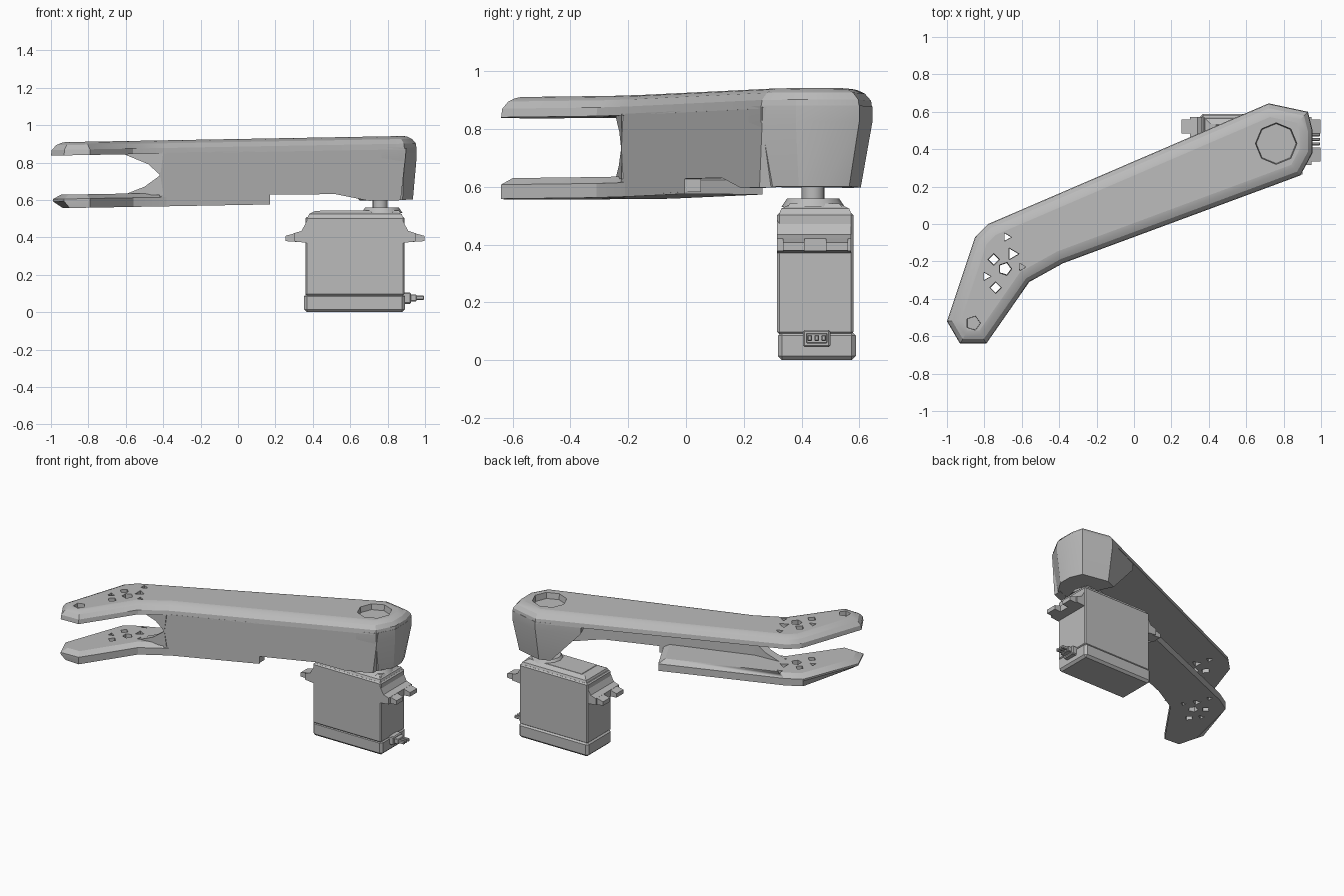
import bpy, bmesh, math
from mathutils import Vector

cube = bpy.data.objects.get("Cube")
if cube:
    bpy.data.objects.remove(cube, do_unlink=True)

grey = bpy.data.materials.new("plain grey")
grey.use_nodes = True
grey.diffuse_color = (0.5, 0.5, 0.5, 1)
grey.node_tree.nodes["Principled BSDF"].inputs["Base Color"].default_value = (0.5, 0.5, 0.5, 1)

TILT = 0.018  # the arm rises slightly towards the head


def finish(name, bm, smooth=22):
    bmesh.ops.recalc_face_normals(bm, faces=bm.faces)
    mesh = bpy.data.meshes.new(name)
    bm.to_mesh(mesh)
    bm.free()
    mesh.materials.append(grey)
    obj = bpy.data.objects.new(name, mesh)
    bpy.context.collection.objects.link(obj)
    bpy.ops.object.select_all(action="DESELECT")
    obj.select_set(True)
    bpy.context.view_layer.objects.active = obj
    if smooth:
        bpy.ops.object.shade_smooth_by_angle(angle=math.radians(smooth))
        for face in obj.data.polygons:  # caps stay flat
            face.use_smooth = len(face.vertices) == 4
    return obj


def inset(outline, d):
    """Shrink a counter-clockwise outline by d with mitred corners."""
    pts = [Vector(p) for p in outline]
    result = []
    for i, p in enumerate(pts):
        a = (p - pts[i - 1]).normalized()
        b = (pts[(i + 1) % len(pts)] - p).normalized()
        na, nb = Vector((-a.y, a.x)), Vector((-b.y, b.x))
        result.append(p + (na + nb) * d / (1 + na.dot(nb)))
    return result


def skin(name, rings, smooth=22):
    """Join rings of equal length into a closed solid."""
    bm = bmesh.new()
    rings = [[bm.verts.new(p) for p in ring] for ring in rings]
    n = len(rings[0])
    for low, high in zip(rings, rings[1:]):
        for i in range(n):
            j = (i + 1) % n
            bm.faces.new((low[i], low[j], high[j], high[i]))
    bm.faces.new(rings[0][::-1])
    bm.faces.new(rings[-1])
    return finish(name, bm, smooth)


def level(points, z, tilt=TILT):
    return [(x, y, z + tilt * x) for x, y in points]


def loft(name, outline, layers, tilt=0.0):
    return skin(name, [level(inset(outline, d), z, tilt) for z, d in layers])


def side_prism(name, profile, y0, y1, slope=0.0, tilt=0.0):
    return skin(name, [[(x, y + slope * x, z + tilt * x) for x, z in profile] for y in (y0, y1)])


def box(name, low, high, bevel):
    bm = bmesh.new()
    bmesh.ops.create_cube(bm, size=1)
    for v in bm.verts:
        v.co = [(a + b) / 2 + c * (b - a) for a, b, c in zip(low, high, v.co)]
    bmesh.ops.bevel(bm, geom=bm.edges[:], offset=bevel, segments=1, affect="EDGES")
    return finish(name, bm, 0)


def cylinder(name, x, y, z0, z1, r0, r1, sides):
    angles = [2 * math.pi * i / sides for i in range(sides)]
    return skin(name, [[(x + r * math.cos(a), y + r * math.sin(a), z) for a in angles]
                       for z, r in ((z0, r0), (z1, r1))], 30)


def cut(obj, pits):
    """Cut faceted pits given as x, y, radius, sides, floor height."""
    for x, y, r, sides, z in pits:
        cutter = cylinder("pit_cutter", x, y, z, 1.2, r * 0.85, r * 1.15, sides)
        cutter.hide_render = True
        mod = obj.modifiers.new("pit", "BOOLEAN")
        mod.operation, mod.solver, mod.object = "DIFFERENCE", "EXACT", cutter
        bpy.context.view_layer.objects.active = obj
        bpy.ops.object.modifier_apply(modifier=mod.name)
        bpy.data.objects.remove(cutter, do_unlink=True)


# Arm: rounded top plate running from the head to the bent upper finger
front_tip = [(-.93, -.64), (-.79, -.64), (-.56, -.31), (-.38, -.21)]
head_end = [(.89, .26), (.955, .38), (.955, .5), (.93, .6), (.72, .645)]
top_plate = loft("top_plate", head_end + [(-.78, 0), (-.85, -.07), (-1, -.52)] + front_tip,
                 [(.855, 0), (.885, .004), (.91, .025), (.922, .05), (.926, .07)], TILT)

# Closed head block that tapers down and back above the servo
head_top = [(.6, .157)] + head_end + [(.45, .525)]
head_bottom = [(.8, .25), (.88, .3), (.935, .39), (.935, .48), (.9, .565), (.72, .605), (.65, .575)]
skin("head_block", [level(head_bottom, .585), level(head_top, .81), level(head_top, .865)])

# Front wall, with flat webs that run into the two fingers
wall = [(-.42, .86), (-.42, .575), (.17, .58), (.17, .625), (.52, .622), (.7, .583), (.87, .583), (.9, .86)]
side_prism("front_wall", wall, -.069, -.012, .372, TILT)
side_prism("upper_web", [(-.62, .86), (-.48, .8), (-.415, .74), (-.4, .86)], -.183, -.125, .1, TILT)
side_prism("lower_web", [(-.62, .635), (-.5, .68), (-.415, .74), (-.4, .635)], -.183, -.125, .1, TILT)

# Lower pad and lower finger, undercut along the outer edge of the finger
pad = [(.17, -.005), (.03, .265), (-.74, -.04), (-.84, -.1)]
pad_top = pad + [(-.99, -.5)] + front_tip
pad_bottom = pad + [(-.935, -.5), (-.9, -.63)] + front_tip[1:]
lower_pad = skin("lower_pad", [level(pad_bottom, .573), level(pad_top, .61), level(pad_top, .622),
                               level(inset(pad_top, .04), .645)])

# Knuckle holes through both fingers, shallow pits in the head and fingertip
knuckle = [(-.68, -.07, .025, 3, .4), (-.65, -.16, .035, 3, .4), (-.75, -.19, .03, 4, .4),
           (-.69, -.24, .035, 5, .4), (-.79, -.28, .025, 3, .4), (-.74, -.34, .03, 4, .4),
           (-.6, -.23, .022, 3, .4)]
cut(top_plate, knuckle + [(-.86, -.53, .045, 5, .88), (.76, .43, .125, 8, .9)])
cut(lower_pad, knuckle)

# Servo: body, base cap and stepped top
box("servo_body", (.36, .315, .09), (.89, .58, .51), .008)
box("servo_base", (.353, .318, 0), (.893, .588, .1), .015)
loft("servo_top", [(.37, .32), (.885, .32), (.885, .575), (.37, .575)],
     [(.5, 0), (.525, .01), (.54, .04)])
loft("gear_cover", [(.43, .35), (.87, .35), (.87, .54), (.43, .54)],
     [(.53, 0), (.543, .01)])
cylinder("output_collar", .77, .44, .53, .56, .11, .09, 12)
cylinder("output_shaft", .76, .44, .55, .62, .04, .04, 16)

# Mounting ears, mirrored about the servo centre
for side, sign in (("left", 1), ("right", -1)):
    def mirrored(points):
        return [(.625 + sign * dx, z) for dx, z in points]
    side_prism(side + "_ear", mirrored([(.25, .37), (.25, .5), (.285, .435), (.325, .422), (.325, .378)]), .315, .572)
    for i, y in enumerate((.335, .485)):
        side_prism(f"{side}_ear_prong_{i + 1}",
                   mirrored([(.31, .376), (.31, .425), (.372, .408), (.372, .38)]), y, y + .075)

# Cable connector with three pins
box("connector_base", (.88, .405, .045), (.925, .5, .105), .006)
box("connector_plug", (.92, .415, .058), (.955, .49, .095), .004)
for i in range(3):
    box(f"connector_pin_{i + 1}", (.95, .42 + i * .024, .066), (.995, .437 + i * .024, .088), .004)
